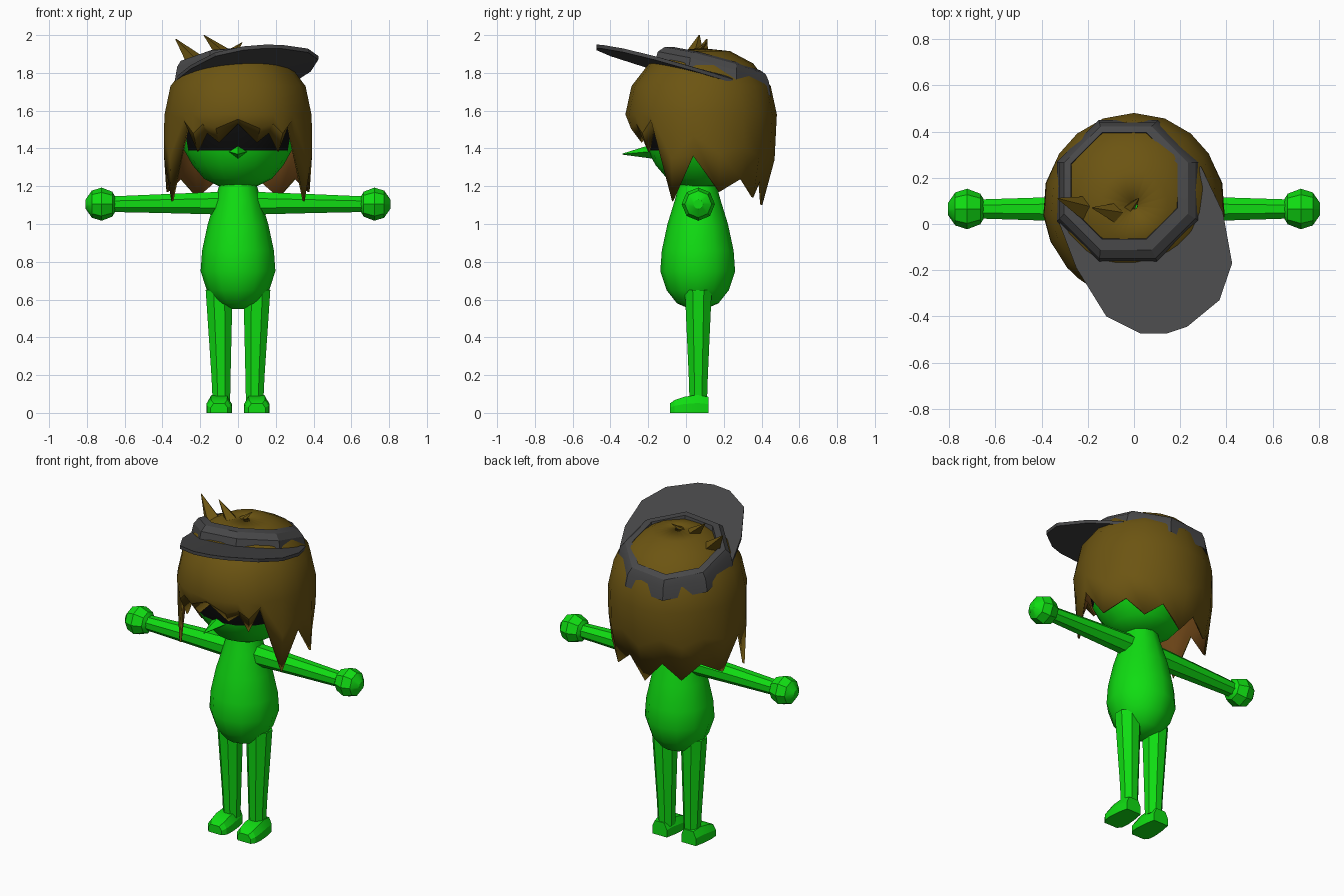
import bpy, bmesh, math
from mathutils import Vector

if "Cube" in bpy.data.objects:
    bpy.data.objects.remove(bpy.data.objects["Cube"])


def material(name, rgb):
    m = bpy.data.materials.new(name)
    m.diffuse_color = (*rgb, 1)
    m.use_nodes = True
    m.node_tree.nodes["Principled BSDF"].inputs["Base Color"].default_value = m.diffuse_color
    return m


GREEN = material("green skin", (0.005, 0.72, 0.006))
HAIR = material("brown hair", (0.15, 0.09, 0.006))
HAIR_IN = material("reddish hair lining", (0.14, 0.055, 0.008))
CAP = material("charcoal cap", (0.065, 0.065, 0.067))
BLACK = material("black face", (0.004, 0.004, 0.004))


def loft(name, rings, mats, close=False, cap=True, angle=35):
    """Skin a list of equal point rings; close joins the last ring to the first."""
    bm = bmesh.new()
    vs = [[bm.verts.new(p) for p in r] for r in rings]
    n = len(rings[0])
    pairs = list(zip(vs, vs[1:])) + ([(vs[-1], vs[0])] if close else [])
    for a, b in pairs:
        for i in range(n):
            j = (i + 1) % n
            bm.faces.new((a[i], a[j], b[j], b[i]))
    if cap and not close:
        bm.faces.new(vs[0])
        bm.faces.new(vs[-1])
    bmesh.ops.remove_doubles(bm, verts=bm.verts, dist=1e-5)
    bmesh.ops.recalc_face_normals(bm, faces=bm.faces)
    me = bpy.data.meshes.new(name)
    bm.to_mesh(me)
    bm.free()
    ob = bpy.data.objects.new(name, me)
    bpy.context.collection.objects.link(ob)
    for m in mats:
        me.materials.append(m)
    bpy.ops.object.select_all(action='DESELECT')
    ob.select_set(True)
    bpy.context.view_layer.objects.active = ob
    bpy.ops.object.shade_smooth_by_angle(angle=math.radians(angle))
    return ob


def ring(c, rx, ry, n, axis='Z', phase=0.0):
    """Ellipse of n points around a centre, across the given axis."""
    out = []
    for i in range(n):
        t = phase + 2 * math.pi * i / n
        u, v = rx * math.cos(t), ry * math.sin(t)
        off = {'Z': (u, v, 0), 'X': (0, u, v), 'Y': (u, 0, v)}[axis]
        out.append(Vector(c) + Vector(off))
    return out


# Torso
profile = [(0.55, 0.04), (0.58, 0.11), (0.65, 0.165), (0.75, 0.198),
           (0.86, 0.19), (1.0, 0.16), (1.13, 0.12), (1.24, 0.09)]
loft("torso", [ring((0, 0.062, z), r, r, 12) for z, r in profile], [GREEN], angle=40)

# Head, with a black area on the front of the face
profile = [(1.20, 0.10), (1.24, 0.18), (1.31, 0.24), (1.39, 0.285), (1.52, 0.31),
           (1.65, 0.30), (1.76, 0.22), (1.82, 0.1)]
head = loft("head", [ring((0, 0.08, z), r, r, 16) for z, r in profile], [GREEN, BLACK], angle=40)
for p in head.data.polygons:
    if 1.39 < p.center.z < 1.8 and p.normal.y < -0.3:
        p.material_index = 1

# Nose
loft("nose", [ring((0, -0.17, 1.385), 0.055, 0.04, 4, 'Y'),
              ring((0, -0.335, 1.37), 0.003, 0.003, 4, 'Y')], [GREEN], angle=20)

# Arms, hands, legs and feet on both sides
for s, side in ((1, "left"), (-1, "right")):
    loft("arm_" + side, [ring((s * x, 0.065, z), r, r, 8, 'X', math.pi / 8)
                         for x, z, r in ((0.05, 1.11, 0.065), (0.12, 1.11, 0.064),
                                         (0.40, 1.108, 0.054), (0.66, 1.105, 0.045))], [GREEN], angle=20)
    loft("hand_" + side, [ring((s * (0.723 - 0.087 * math.cos(a)), 0.065, 1.105),
                               0.088 * math.sin(a), 0.088 * math.sin(a), 8, 'X')
                          for a in (0.25, 0.85, 1.57, 2.2, 2.85)], [GREEN], angle=30)
    loft("leg_" + side, [ring((s * x, 0.065, z), r, r, 8, 'Z', math.pi / 8)
                         for x, z, r in ((0.088, 0.06, 0.05), (0.09, 0.2, 0.055),
                                         (0.10, 0.65, 0.077))], [GREEN], angle=20)
    # foot cross-sections run from heel to toe: y, half width, height
    loft("foot_" + side, [[(s * 0.1 + k * w, y, z) for k, z in
                           ((-1, 0), (1, 0), (1, h * 0.55), (0.65, h), (-0.65, h), (-1, h * 0.55))]
                          for y, w, h in ((0.118, 0.05, 0.085), (0.06, 0.062, 0.095),
                                          (-0.01, 0.068, 0.085), (-0.06, 0.064, 0.068),
                                          (-0.085, 0.045, 0.05))], [GREEN], angle=25)

# Hair: columns (degrees from the front, height of the lower edge), mirrored
half = [(0, 1.53), (18, 1.43), (29, 1.48), (38, 1.38), (48, 1.52), (67, 1.12),
        (84, 1.36), (104, 1.17), (124, 1.24), (141, 1.14), (160, 1.23), (180, 1.10)]
columns = half + [(360 - a, z) for a, z in half[-2:0:-1]]


def hair_point(deg, z, k):
    t = math.radians(deg)
    return (0.395 * k * math.sin(t), 0.08 - 0.405 * k * math.cos(t), z)


rows = [[hair_point(a, z, k) for a, _ in columns] for z, k in
        ((1.93, 0.04), (1.915, 0.38), (1.85, 0.68), (1.73, 0.91), (1.58, 0.99))]
rows.append([hair_point(a, 1.58 + (tip - 1.58) * 0.5, 0.96 + 0.04 * math.sin(math.radians(a)) ** 2)
             for a, tip in columns])
rows.append([hair_point(a, tip, 0.8 + 0.2 * math.sin(math.radians(a)) ** 2)
             for a, tip in columns])
hair = loft("hair", rows, [HAIR, HAIR_IN], cap=False, angle=35)
if sum(p.normal.dot(p.center - Vector((0, 0.08, 1.5))) for p in hair.data.polygons) < 0:
    hair.data.flip_normals()
shell = hair.modifiers.new("thickness", 'SOLIDIFY')
shell.thickness = 0.012
shell.offset = -1
shell.material_offset = 1

# Tuft of spikes poking out of the open cap
for i, (base, tip, r) in enumerate((((-0.20, 0.06, 1.85), (-0.33, 0.11, 1.98), 0.06),
                                    ((-0.05, 0.04, 1.89), (-0.18, 0.07, 2.0), 0.055),
                                    ((-0.06, 0.03, 1.89), (0.02, 0.11, 1.96), 0.04))):
    loft(f"hair_tuft_{i + 1}", [ring(base, r * 1.2, r, 4),
                                ring(tip, 0.003, 0.003, 4)], [HAIR], angle=20)


# Cap: everything rests on one tilted plane
def on_cap(x, y, lift):
    return (x, y, 1.79 + 0.08 * x - 0.27 * y + lift)


band = []
for r, cx, cy, lift in ((0.335, -0.025, 0.14, 0.0), (0.318, -0.028, 0.145, 0.075),
                        (0.29, -0.035, 0.155, 0.11), (0.25, -0.042, 0.165, 0.125),
                        (0.24, -0.045, 0.168, 0.04)):
    band.append([on_cap(p.x, p.y, lift) for p in ring((cx, cy, 0), r, r, 8, 'Z', math.pi / 8)])
loft("cap_band", band, [CAP], close=True, angle=25)

# Brim: crescent that follows the front of the band and sweeps forward
outer = [(-0.33, 0.02), (-0.25, -0.19), (-0.12, -0.40), (0.03, -0.475), (0.14, -0.475),
         (0.23, -0.445), (0.37, -0.33), (0.425, -0.17), (0.385, 0.05), (0.29, 0.25)]
inner = [(-0.32, 0.04), (-0.23, -0.08), (-0.16, -0.15), (-0.08, -0.16), (0.0, -0.16),
         (0.08, -0.15), (0.17, -0.08), (0.25, 0.0), (0.27, 0.08), (0.27, 0.24)]
sections = [[on_cap(*o, 0.0), on_cap(*o, 0.02), on_cap(*i, 0.03), on_cap(*i, 0.005)]
            for o, i in zip(outer, inner)]
loft("cap_brim", sections, [CAP], angle=25)
